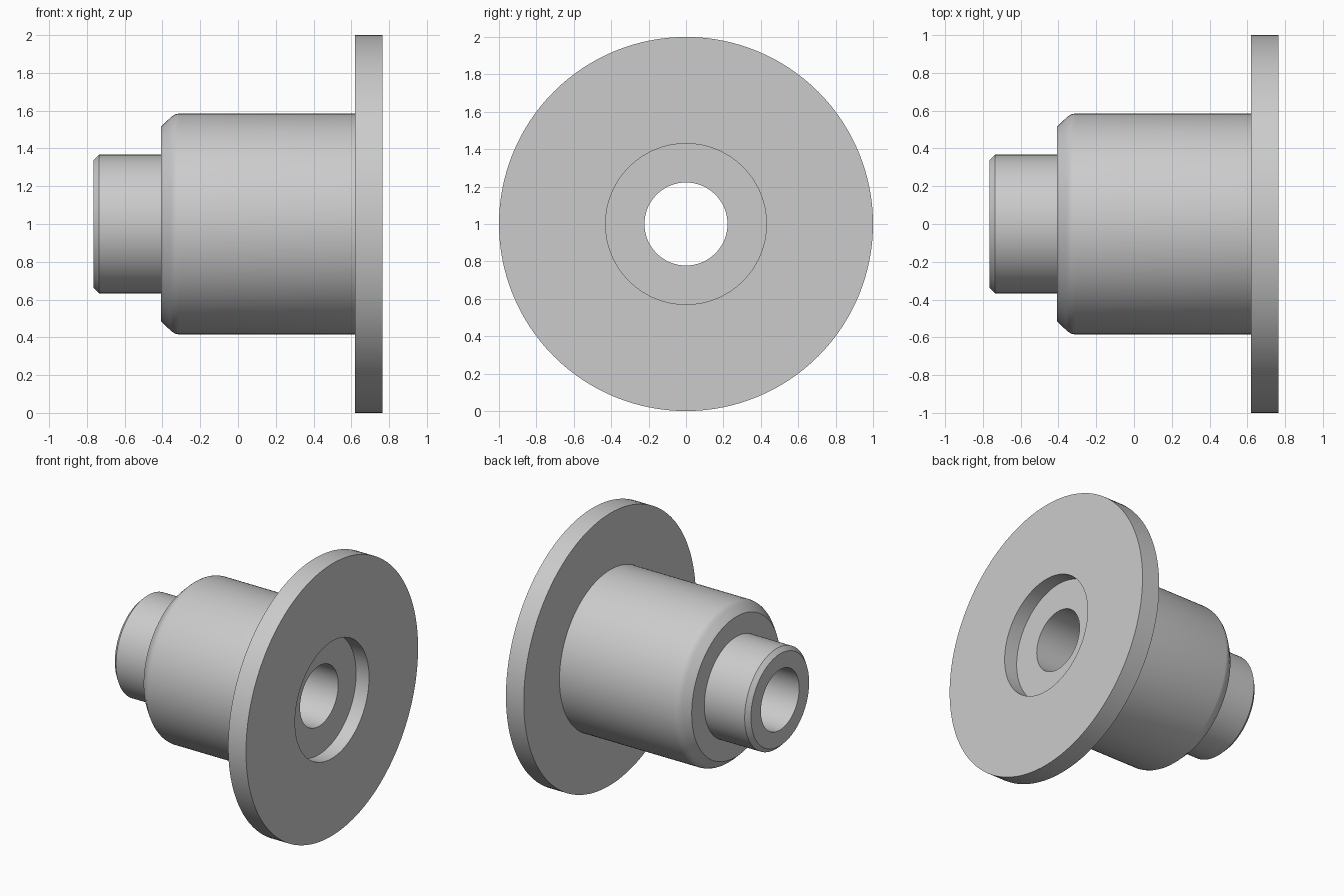
import bpy, bmesh, math
from mathutils import Matrix, Vector

old = bpy.data.objects.get("Cube")
if old:
    bpy.data.objects.remove(old, do_unlink=True)

grey = bpy.data.materials.new("plain grey")
grey.use_nodes = True
colour = (0.6, 0.6, 0.6, 1)
grey.diffuse_color = colour
grey.node_tree.nodes["Principled BSDF"].inputs["Base Color"].default_value = colour

SEGMENTS = 128
BORE = 0.222

# Closed (x, radius) outline of the flanged bushing
profile = [
    (-0.765, BORE), (-0.765, 0.338), (-0.735, 0.368),                # spigot tip
    (-0.407, 0.368), (-0.407, 0.515),                                # shoulder
    (-0.36, 0.561), (-0.347, 0.572), (-0.33, 0.581), (-0.31, 0.585), # rounded chamfer
    (0.62, 0.585), (0.62, 1.0), (0.765, 1.0),                        # flange
    (0.765, 0.43), (0.66, 0.43), (0.66, BORE),                       # counterbore
]

# Revolve the outline around the x axis
bm = bmesh.new()
rings = []
for i in range(SEGMENTS):
    turn = Matrix.Rotation(math.tau * i / SEGMENTS, 3, 'X')
    rings.append([bm.verts.new(turn @ Vector((x, 0, r)) + Vector((0, 0, 1)))
                  for x, r in profile])
for i, ring in enumerate(rings):
    following = rings[(i + 1) % SEGMENTS]
    for j in range(len(profile)):
        k = (j + 1) % len(profile)
        bm.faces.new((ring[j], ring[k], following[k], following[j]))
bmesh.ops.recalc_face_normals(bm, faces=bm.faces)

mesh = bpy.data.meshes.new("flanged_bushing")
bm.to_mesh(mesh)
bm.free()
mesh.materials.append(grey)
bushing = bpy.data.objects.new("flanged_bushing", mesh)
bpy.context.collection.objects.link(bushing)

# Smooth round walls, crisp machined edges
bpy.ops.object.select_all(action='DESELECT')
bushing.select_set(True)
bpy.context.view_layer.objects.active = bushing
bpy.ops.object.shade_smooth_by_angle(angle=math.radians(30))
